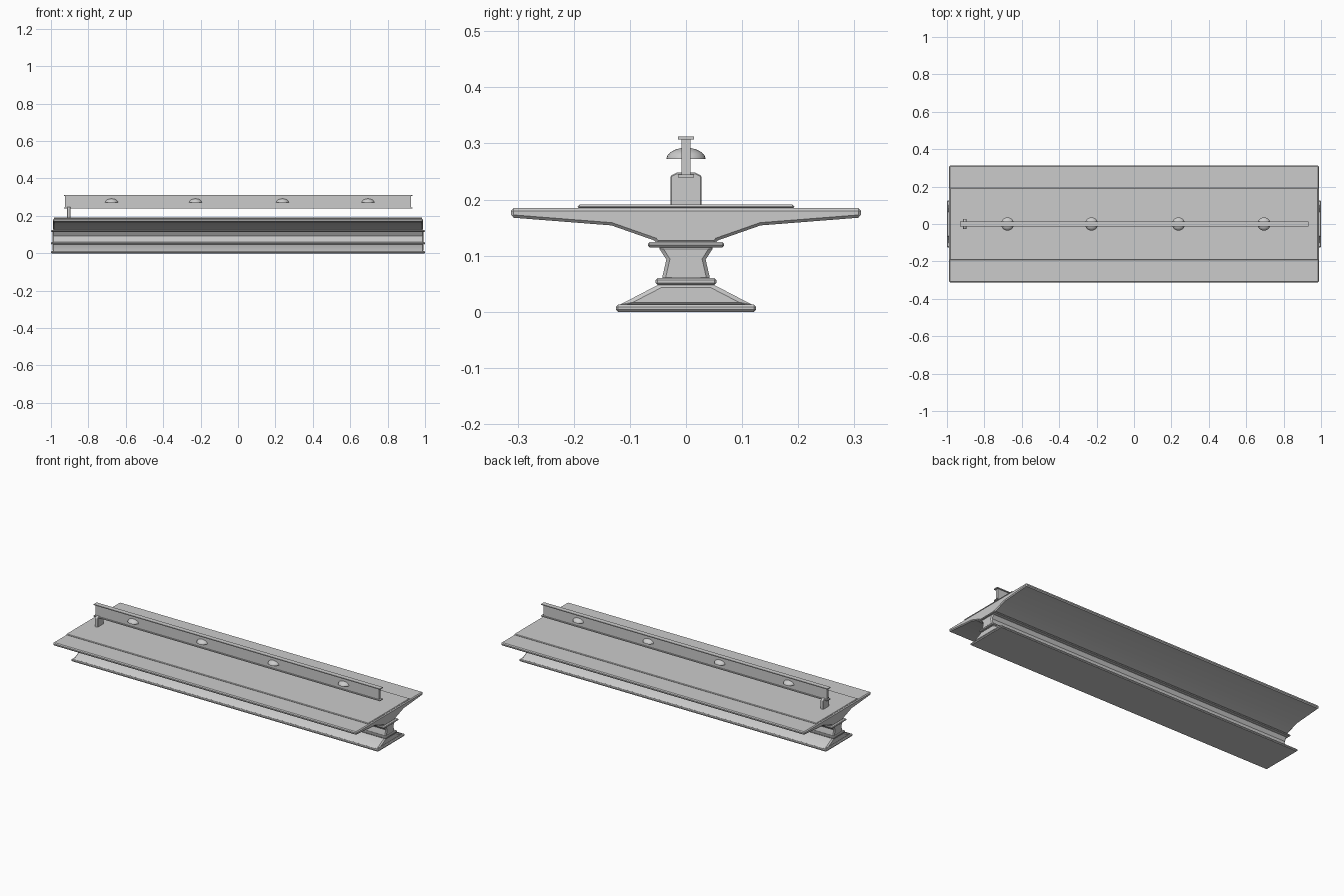
import bpy, bmesh, math

if "Cube" in bpy.data.objects:
    bpy.data.objects.remove(bpy.data.objects["Cube"])


def finish(ob, bevel=0.0, limit=60, smooth=30):
    """Small chamfer on hard edges, then smooth shading below an angle."""
    bpy.ops.object.select_all(action='DESELECT')
    ob.select_set(True)
    bpy.context.view_layer.objects.active = ob
    if bevel:
        m = ob.modifiers.new("chamfer", 'BEVEL')
        m.width = bevel
        m.segments = 1
        m.limit_method = 'ANGLE'
        m.angle_limit = math.radians(limit)
        bpy.ops.object.modifier_apply(modifier=m.name)
    bpy.ops.object.shade_smooth_by_angle(angle=math.radians(smooth))


def bar(name, half, x0, x1, bevel=0.0, limit=60, smooth=30):
    """Mirror a half profile of (y, z) points about y = 0 and extrude along x."""
    pts = half + [(-y, z) for y, z in reversed(half)]
    bm = bmesh.new()
    f = bm.faces.new([bm.verts.new((x0, y, z)) for y, z in pts])
    ext = bmesh.ops.extrude_face_region(bm, geom=[f])
    moved = [g for g in ext['geom'] if isinstance(g, bmesh.types.BMVert)]
    bmesh.ops.translate(bm, verts=moved, vec=(x1 - x0, 0, 0))
    bmesh.ops.recalc_face_normals(bm, faces=bm.faces)
    me = bpy.data.meshes.new(name)
    bm.to_mesh(me)
    bm.free()
    ob = bpy.data.objects.new(name, me)
    bpy.context.collection.objects.link(ob)
    finish(ob, bevel, limit, smooth)
    return ob


def slab(name, w, z0, z1, x0, x1, bevel=0.0):
    return bar(name, [(w, z0), (w, z1)], x0, x1, bevel)


# Foot plate and sloping foot
slab("foot_plate", 0.125, 0.0, 0.013, -1.0, 1.0, 0.004)
bar("foot_slope", [(0.123, 0.010), (0.046, 0.050)], -0.993, 0.993, 0.007)

# Waisted neck between two collars
slab("lower_collar", 0.054, 0.048, 0.060, -1.0, 1.0, 0.003)
bar("neck", [(0.043, 0.055), (0.042, 0.063), (0.035, 0.093), (0.051, 0.118)],
    -0.992, 0.992, 0.006, 70, 40)
slab("upper_collar", 0.068, 0.115, 0.124, -1.0, 1.0, 0.003)

# Wide deck with tapering wings and a raised walkway
bar("deck", [(0.052, 0.122), (0.056, 0.127), (0.133, 0.154),
             (0.312, 0.168), (0.312, 0.185)], -0.988, 0.988, 0.005, 60, 25)
slab("walkway", 0.193, 0.184, 0.191, -0.985, 0.985, 0.003)

# Rail: web, two flanges
slab("rail_web", 0.008, 0.242, 0.309, -0.924, 0.924)
slab("rail_top_flange", 0.014, 0.307, 0.312, -0.931, 0.934)
slab("rail_bottom_flange", 0.014, 0.239, 0.245, -0.931, 0.934)

# Single post under one end of the rail
bar("rail_post", [(0.028, 0.188), (0.028, 0.242), (0.017, 0.248)],
    -0.914, -0.895, 0.002)

# Half domes along the rail
for i, x in enumerate((-0.676, -0.227, 0.238, 0.695)):
    bm = bmesh.new()
    bmesh.ops.create_uvsphere(bm, u_segments=24, v_segments=12, radius=0.035)
    cut = bmesh.ops.bisect_plane(
        bm, geom=bm.verts[:] + bm.edges[:] + bm.faces[:], dist=1e-5,
        plane_co=(0, 0, 0), plane_no=(0, 0, -1), clear_outer=True)
    bmesh.ops.holes_fill(bm, edges=[e for e in bm.edges if e.is_boundary])
    bmesh.ops.scale(bm, verts=bm.verts, vec=(1, 1, 0.58))
    bmesh.ops.recalc_face_normals(bm, faces=bm.faces)
    me = bpy.data.meshes.new(f"rail_dome_{i + 1}")
    bm.to_mesh(me)
    bm.free()
    dome = bpy.data.objects.new(me.name, me)
    bpy.context.collection.objects.link(dome)
    dome.location = (x, 0, 0.272)
    finish(dome, smooth=40)
